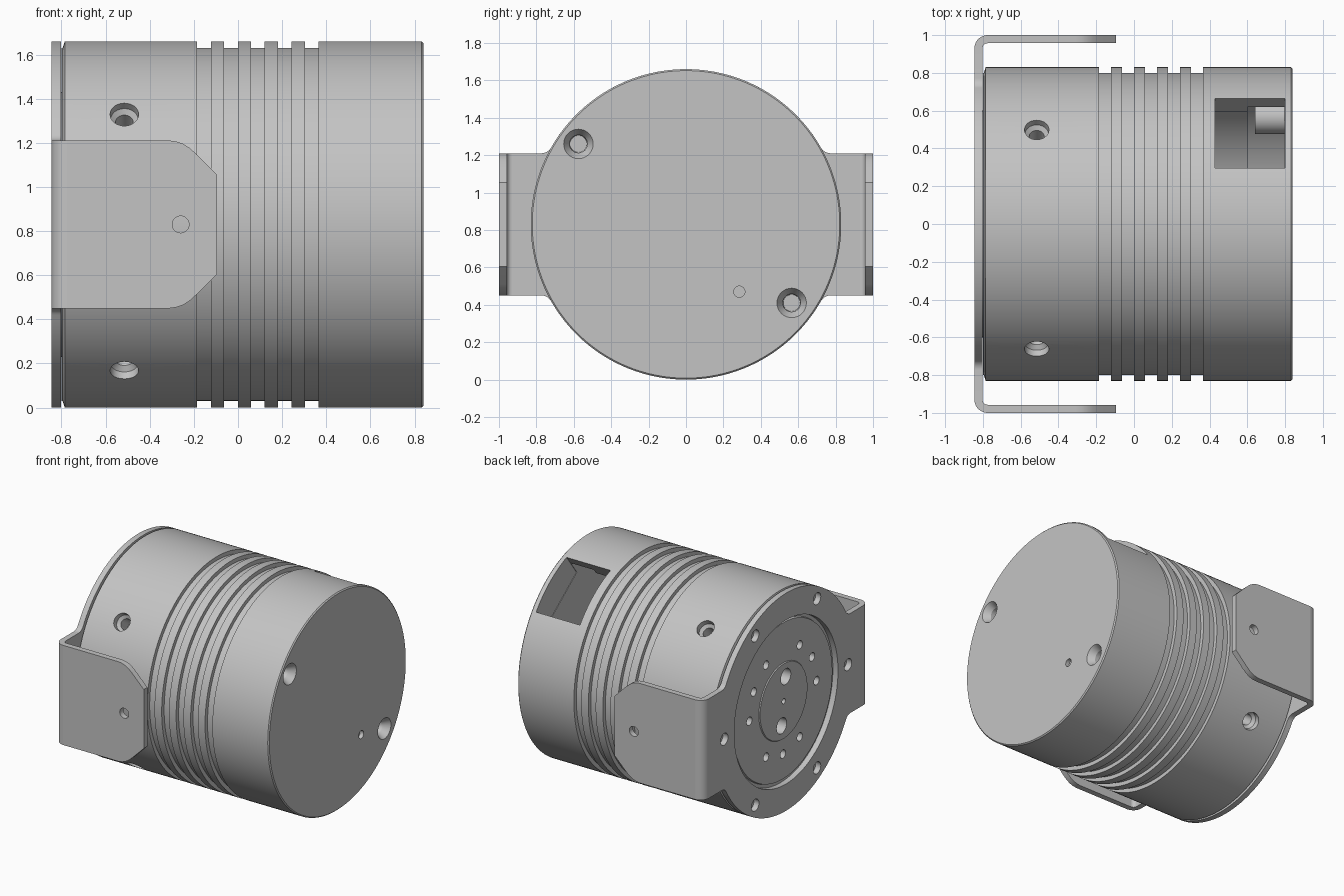
import bpy, bmesh, math
from mathutils import Vector, Matrix

if "Cube" in bpy.data.objects:
    bpy.data.objects.remove(bpy.data.objects["Cube"])

R = 0.83                      # housing radius, also axis height
X_AXIS = Vector((1, 0, 0))
grey = bpy.data.materials.new("metal_grey")
grey.use_nodes = True
grey.diffuse_color = (0.55, 0.55, 0.55, 1)
grey.node_tree.nodes["Principled BSDF"].inputs["Base Color"].default_value = (0.55, 0.55, 0.55, 1)


def lathe(bm, profile, origin, direction, seg=32):
    """Revolve (distance, radius) points about an axis; the ends are capped."""
    rot = Vector(direction).to_track_quat('Z', 'Y').to_matrix()
    rings = []
    for h, r in profile:
        rings.append([bm.verts.new(Vector(origin) + rot @ Vector((
            r * math.cos(math.tau * i / seg), r * math.sin(math.tau * i / seg), h)))
            for i in range(seg)])
    for a, b in zip(rings, rings[1:]):
        for i in range(seg):
            j = (i + 1) % seg
            bm.faces.new((a[i], a[j], b[j], b[i]))
    bm.faces.new(rings[0])
    bm.faces.new(rings[-1])


def prism(bm, outline, place, depth):
    """Extrude a flat outline; place(u, v) gives the 3D point."""
    face = bm.faces.new([bm.verts.new(place(u, v)) for u, v in outline])
    new = bmesh.ops.extrude_face_region(bm, geom=[face])["geom"]
    verts = [g for g in new if isinstance(g, bmesh.types.BMVert)]
    bmesh.ops.translate(bm, verts=verts, vec=depth)


def finish(bm, name):
    bmesh.ops.recalc_face_normals(bm, faces=bm.faces[:])
    mesh = bpy.data.meshes.new(name)
    bm.to_mesh(mesh)
    bm.free()
    mesh.materials.append(grey)
    ob = bpy.data.objects.new(name, mesh)
    bpy.context.collection.objects.link(ob)
    return ob


def activate(ob):
    bpy.ops.object.select_all(action='DESELECT')
    ob.select_set(True)
    bpy.context.view_layer.objects.active = ob


def cut(ob, cutter):
    activate(ob)
    mod = ob.modifiers.new("cut", 'BOOLEAN')
    mod.operation, mod.solver, mod.object = 'DIFFERENCE', 'EXACT', cutter
    bpy.ops.object.modifier_apply(modifier=mod.name)


def smooth(ob):
    activate(ob)
    bpy.ops.object.shade_smooth_by_angle(angle=math.radians(25))


def polar(x, r, degrees):
    """Point around the main axis; zero degrees is +y."""
    a = math.radians(degrees)
    return Vector((x, r * math.cos(a), R + r * math.sin(a)))


# Housing: revolved shell with hub steps, end chamfers and five grooves
profile = [(-0.825, 0.285), (-0.818, 0.29), (-0.818, 0.595), (-0.80, 0.60),
           (-0.80, 0.80), (-0.795, 0.80), (-0.785, R)]
for i in range(5):
    a = -0.185 + 0.122 * i
    profile += [(a, R), (a, 0.80), (a + 0.062, 0.80), (a + 0.062, R)]
profile += [(0.832, R), (0.84, R - 0.008)]
bm = bmesh.new()
lathe(bm, profile, (0, 0, R), X_AXIS, 160)
housing = finish(bm, "housing")

# Chamber behind the window
bm = bmesh.new()
lathe(bm, [(0.2, 0.72), (0.6, 0.72), (0.6, 0.76), (0.797, 0.76)], (0, 0, R), X_AXIS, 96)
chamber = finish(bm, "chamber_cutter")

# Window and all holes in the housing
bm = bmesh.new()
window_angle = math.radians(53)
bmesh.ops.create_cube(bm, size=1, matrix=Matrix.Translation(polar(0.615, 0.8, 53))
                      @ Matrix.Rotation(window_angle, 4, 'X')
                      @ Matrix.Diagonal((0.37, 0.4, 0.46, 1)))
for k in range(4):
    top = polar(-0.515, R, 53 + 90 * k)
    inward = Vector((0, 0, R)) - Vector((0, top.y, top.z))
    lathe(bm, [(-0.05, 0.068), (0.04, 0.062), (0.06, 0.04), (0.16, 0.04)], top, inward)
bolts = [(-0.575, 1.26), (0.565, 0.41)]
for y, z in bolts:
    lathe(bm, [(-0.01, 0.085), (0.05, 0.048), (0.13, 0.045)], (0.84, y, z), -X_AXIS)
lathe(bm, [(-0.01, 0.03), (0.03, 0.03)], (0.84, 0.285, 0.47), -X_AXIS)
for degrees in (0, 30, 60, 120, 150, 180, 240, 270, 300):
    lathe(bm, [(-0.02, 0.032), (0.08, 0.032)], polar(-0.82, 0.405, degrees), X_AXIS, 24)
for r, degrees, size in ((0.18, 98, 0.06), (0.18, 278, 0.06), (0, 0, 0.02)):
    lathe(bm, [(-0.02, size), (0.1, size)], polar(-0.82, r, degrees), X_AXIS)
holes = finish(bm, "hole_cutter")

# Screw bosses inside the chamber
bosses = []
for label, (y, z) in zip(("front", "back"), bolts):
    bm = bmesh.new()
    lathe(bm, [(0.64, 0.088), (0.80, 0.088)], (0, y, z), X_AXIS)
    bosses.append(finish(bm, label + "_screw_boss"))
cut(housing, chamber)
for ob in [housing] + bosses:
    cut(ob, holes)
    smooth(ob)

# Mounting plate: disc with two ears, filleted where they meet
W, F = 0.38, 0.06
cy = math.sqrt((R + F) ** 2 - (W + F) ** 2)
tangent = math.atan2(W + F, cy)
quarter = [(0.93, W)]
for i in range(9):
    a = -math.pi / 2 - (math.pi / 2 - tangent) * i / 8
    quarter.append((cy + F * math.cos(a), W + F + F * math.sin(a)))
for i in range(1, 33):
    a = tangent + (math.pi / 2 - tangent) * i / 32
    quarter.append((R * math.cos(a), R * math.sin(a)))
half = quarter + [(-u, v) for u, v in quarter[-2::-1]]
outline = half + [(u, -v) for u, v in half[::-1]]
bm = bmesh.new()
prism(bm, outline, lambda u, v: (-0.845, u, R + v), (0.043, 0, 0))
plate = finish(bm, "mounting_plate")

bm = bmesh.new()
lathe(bm, [(-0.9, 0.625), (-0.7, 0.625)], (0, 0, R), X_AXIS, 96)
for k in range(6):
    lathe(bm, [(-0.1, 0.045), (0.1, 0.045)], polar(-0.82, 0.745, 60 * k), X_AXIS, 24)
plate_holes = finish(bm, "plate_hole_cutter")
cut(plate, plate_holes)
smooth(plate)

# Side arms and their rounded bends
bm = bmesh.new()
lathe(bm, [(-2, 0.038), (2, 0.038)], (-0.26, 0, R), (0, 1, 0))
arm_hole = finish(bm, "arm_hole_cutter")
edge = [(-0.775, W), (-0.31, W), (-0.28, 0.376), (-0.25, 0.366), (-0.22, 0.347),
        (-0.19, 0.32), (-0.095, 0.225)]
arm_outline = edge + [(u, -v) for u, v in edge[::-1]]
arc = [math.pi / 2 * i / 8 for i in range(9)]
bend_outline = [(0.07 * math.cos(a), 0.07 * math.sin(a)) for a in arc]
bend_outline += [(0.027 * math.cos(a), 0.027 * math.sin(a)) for a in arc[::-1]]
for label, s in (("front", -1), ("back", 1)):
    bm = bmesh.new()
    prism(bm, arm_outline, lambda u, v: (u, s, R + v), (0, -0.043 * s, 0))
    arm = finish(bm, label + "_arm")
    cut(arm, arm_hole)
    smooth(arm)
    bm = bmesh.new()
    prism(bm, bend_outline, lambda u, v: (-0.775 - u, s * (0.93 + v), R - W), (0, 0, 2 * W))
    smooth(finish(bm, label + "_bend"))

for helper in (chamber, holes, plate_holes, arm_hole):
    bpy.data.objects.remove(helper)
